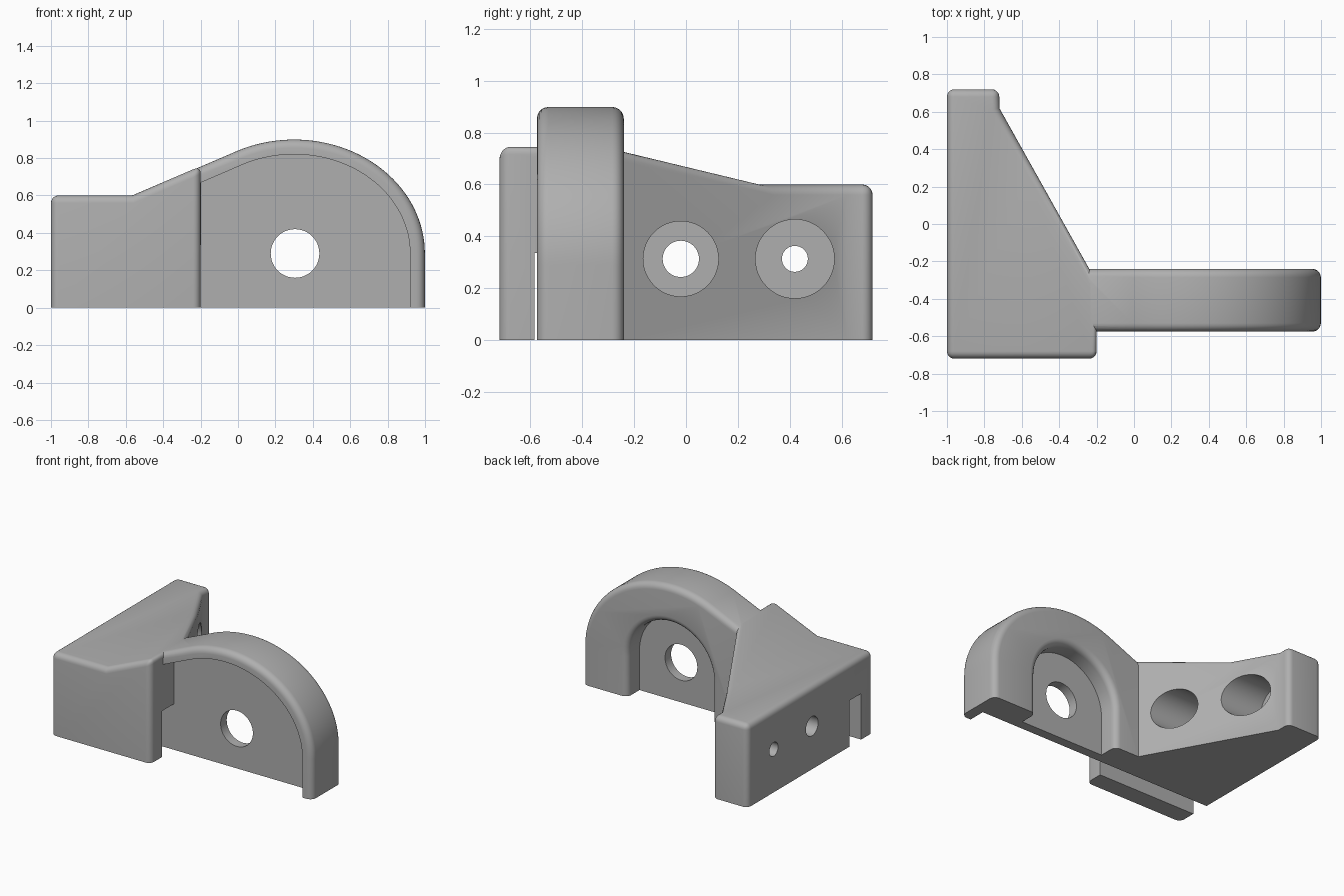
import bpy, bmesh, math
from mathutils import Matrix, Vector

if "Cube" in bpy.data.objects:
    bpy.data.objects.remove(bpy.data.objects["Cube"], do_unlink=True)

grey = bpy.data.materials.new("light grey")
grey.use_nodes = True
COLOUR = (0.43, 0.43, 0.43, 1)
grey.diffuse_color = COLOUR
grey.node_tree.nodes["Principled BSDF"].inputs["Base Color"].default_value = COLOUR


def finish(name, bm):
    bmesh.ops.recalc_face_normals(bm, faces=bm.faces)
    mesh = bpy.data.meshes.new(name)
    bm.to_mesh(mesh)
    bm.free()
    mesh.materials.append(grey)
    obj = bpy.data.objects.new(name, mesh)
    bpy.context.collection.objects.link(obj)
    return obj


def prism(name, points, axis, start, end):
    """Extrude a flat outline along y (outline in xz) or z (outline in xy)."""
    bm = bmesh.new()
    place = (lambda a, b: (a, start, b)) if axis == "y" else (lambda a, b: (a, b, start))
    face = bm.faces.new([bm.verts.new(place(a, b)) for a, b in points])
    ext = bmesh.ops.extrude_face_region(bm, geom=[face])
    shift = Vector((0, end - start, 0)) if axis == "y" else Vector((0, 0, end - start))
    bmesh.ops.translate(bm, vec=shift,
                        verts=[v for v in ext["geom"] if isinstance(v, bmesh.types.BMVert)])
    return finish(name, bm)


def box(name, x, y, z):
    return prism(name, [(x[0], y[0]), (x[1], y[0]), (x[1], y[1]), (x[0], y[1])], "z", *z)


def cylinder(name, radius, centre, length, axis):
    bm = bmesh.new()
    turn = Matrix.Rotation(math.pi / 2, 4, "Y" if axis == "x" else "X")
    bmesh.ops.create_cone(bm, cap_ends=True, segments=48, radius1=radius, radius2=radius,
                          depth=length, matrix=Matrix.Translation(centre) @ turn)
    return finish(name, bm)


def combine(target, other, operation):
    mod = target.modifiers.new("combine", "BOOLEAN")
    mod.object, mod.operation, mod.solver = other, operation, "EXACT"
    bpy.context.view_layer.objects.active = target
    bpy.ops.object.modifier_apply(modifier=mod.name)
    bpy.data.objects.remove(other, do_unlink=True)


def round_edges(obj, width):
    """Round only the sharp outward edges."""
    bm = bmesh.new()
    bm.from_mesh(obj.data)
    bmesh.ops.remove_doubles(bm, verts=bm.verts, dist=0.0001)
    bmesh.ops.dissolve_limit(bm, angle_limit=0.002, verts=bm.verts, edges=bm.edges)
    sharp = [e for e in bm.edges if e.calc_face_angle_signed(0) > math.radians(35)]
    bmesh.ops.bevel(bm, geom=sharp, offset=width, segments=5, profile=0.5,
                    affect="EDGES", clamp_overlap=True)
    bm.to_mesh(obj.data)
    bm.free()


def arch(inset, left, bottom):
    """Side outline: a slope running into an elliptical dome and a straight end."""
    a, b = 0.7 - inset, 0.61 - inset
    first = math.radians(116)
    pts = [(0.3 + a * math.cos(first * i / 40), 0.29 + b * math.sin(first * i / 40))
           for i in range(41)]
    x, z = pts[-1]
    return [(0.3 + a, bottom)] + pts + [(left, z - 0.43 * (x - left)), (left, bottom)]


# Mounting block: plan outline trimmed by the rising top
plan = [(-1, -0.72), (-0.2, -0.72), (-0.2, -0.31), (-0.72, 0.62), (-0.72, 0.72), (-1, 0.72)]
bracket = prism("bracket", plan, "z", -0.15, 1.2)
top = [(-1.2, 0.6), (-0.565, 0.6), (0.2, 0.929), (0.2, 1.5), (-1.2, 1.5)]
combine(bracket, prism("top_cutter", top, "y", -1, 1), "DIFFERENCE")
round_edges(bracket, 0.04)

# Domed arm with an arched pocket in its back
arm = prism("arm", arch(0.001, -0.45, -0.2), "y", -0.575, -0.24)
R = 0.34
pocket = [(0.3 + R, -0.4)]
pocket += [(0.3 + R * math.cos(math.pi * i / 32), 0.29 + R * math.sin(math.pi * i / 32))
           for i in range(33)]
pocket += [(0.3 - R, -0.4)]
combine(arm, prism("pocket_cutter", pocket, "y", -0.38, 0), "DIFFERENCE")
round_edges(arm, 0.045)
combine(bracket, arm, "UNION")

# Front recess leaving a rim, and the slot through the block
combine(bracket, prism("recess_cutter", arch(0.08, -0.199, -0.4), "y", -0.9, -0.45), "DIFFERENCE")
combine(bracket, box("slot_cutter", (-1.2, -0.1), (-0.585, -0.45), (-0.5, 0.335)), "DIFFERENCE")

# Pivot hole in the arm
combine(bracket, cylinder("pivot_cutter", 0.13, (0.305, -0.4, 0.29), 0.5, "y"), "DIFFERENCE")

# Counterbored screw holes in the block
for y, hole, bore in ((-0.02, 0.07, 0.145), (0.42, 0.05, 0.152)):
    combine(bracket, cylinder("bore_cutter", bore, (-0.36, y, 0.313), 1, "x"), "DIFFERENCE")
    combine(bracket, cylinder("screw_cutter", hole, (-0.8, y, 0.313), 1, "x"), "DIFFERENCE")

# Flat underside
combine(bracket, box("base_cutter", (-2, 2), (-2, 2), (-1, 0)), "DIFFERENCE")

bpy.ops.object.select_all(action="DESELECT")
bracket.select_set(True)
bpy.context.view_layer.objects.active = bracket
bpy.ops.object.shade_smooth_by_angle(angle=math.radians(30))
